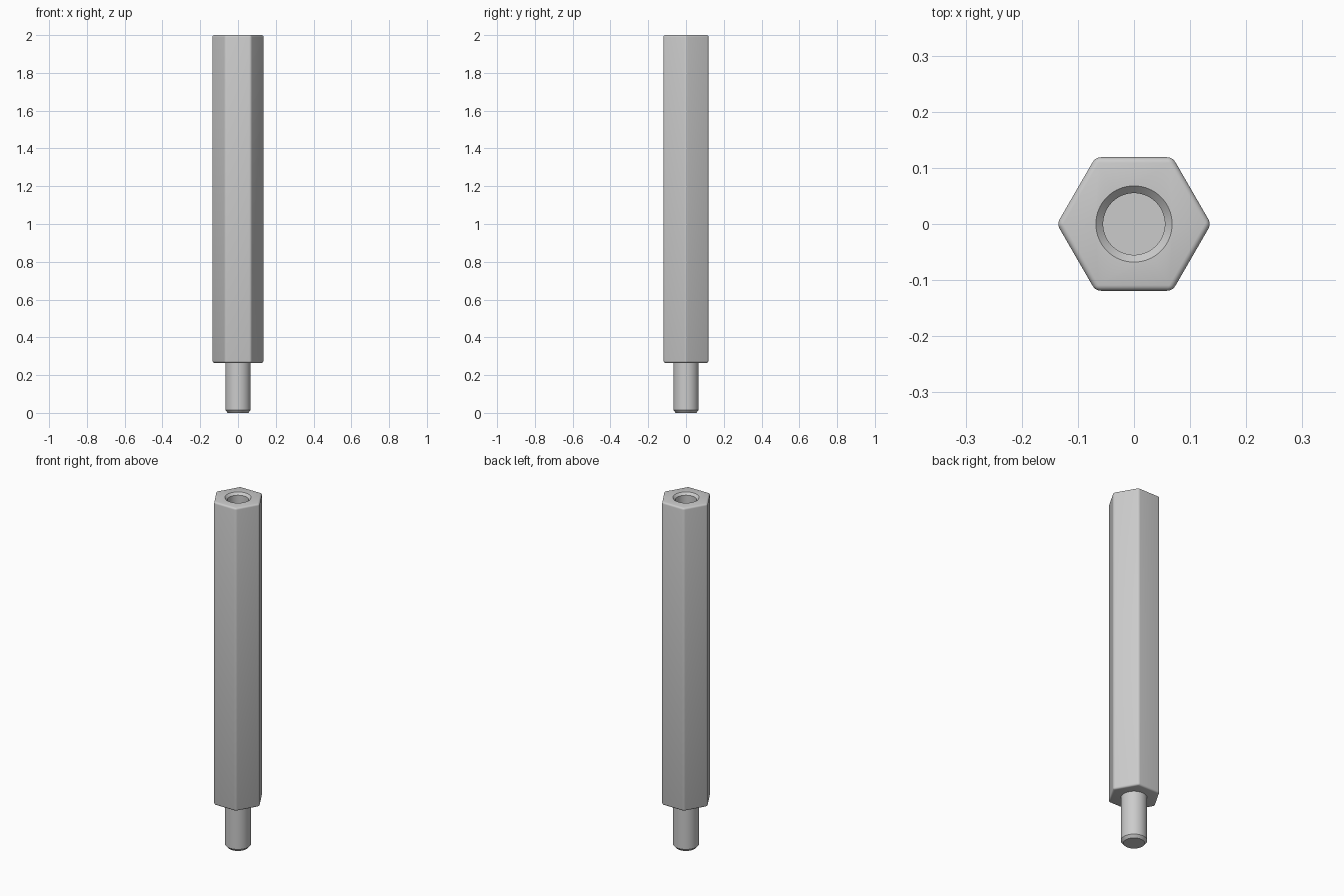
import bpy, bmesh, math

cube = bpy.data.objects.get("Cube")
if cube:
    bpy.data.objects.remove(cube, do_unlink=True)

APOTHEM, BODY_Z, TOP = 0.119, 0.265, 2.0
STUD_R, HOLE_R = 0.067, 0.055

metal = bpy.data.materials.new("grey metal")
metal.use_nodes = True
metal.diffuse_color = (0.6, 0.6, 0.6, 1)
metal.node_tree.nodes["Principled BSDF"].inputs["Base Color"].default_value = (0.6, 0.6, 0.6, 1)


def lathe(name, profile, sides):
    """Closed solid turned around z from (radius, height) pairs, bottom to top."""
    bm = bmesh.new()
    rings = []
    for r, z in profile:
        rings.append([bm.verts.new((r * math.cos(i * math.tau / sides),
                                    r * math.sin(i * math.tau / sides), z))
                      for i in range(sides)])
    for low, high in zip(rings, rings[1:]):
        for i in range(sides):
            j = (i + 1) % sides
            bm.faces.new((low[i], low[j], high[j], high[i]))
    bm.faces.new(rings[0][::-1])
    bm.faces.new(rings[-1])
    mesh = bpy.data.meshes.new(name)
    bm.to_mesh(mesh)
    bm.free()
    mesh.materials.append(metal)
    obj = bpy.data.objects.new(name, mesh)
    bpy.context.collection.objects.link(obj)
    return obj


def activate(obj):
    bpy.ops.object.select_all(action="DESELECT")
    obj.select_set(True)
    bpy.context.view_layer.objects.active = obj


# Hexagonal body with softly rounded edges
corner = APOTHEM / math.cos(math.pi / 6)
body = lathe("hex_body", [(corner, BODY_Z), (corner, TOP)], 6)
bevel = body.modifiers.new("rounded edges", "BEVEL")
bevel.width, bevel.segments = 0.01, 4

# Blind hole with a countersunk mouth
cutter = lathe("hole_cutter", [(HOLE_R, TOP - 0.4), (HOLE_R, TOP - 0.013),
                               (0.068, TOP), (0.068, TOP + 0.05)], 64)
cut = body.modifiers.new("hole", "BOOLEAN")
cut.operation, cut.solver, cut.object = "DIFFERENCE", "EXACT", cutter
activate(body)
for modifier in ("rounded edges", "hole"):
    bpy.ops.object.modifier_apply(modifier=modifier)
bpy.data.objects.remove(cutter, do_unlink=True)

# Round stud with a chamfered tip
stud = lathe("stud", [(0.054, 0), (STUD_R, 0.015), (STUD_R, BODY_Z + 0.02)], 64)

for obj in (body, stud):
    activate(obj)
    bpy.ops.object.shade_smooth_by_angle(angle=math.radians(30))
